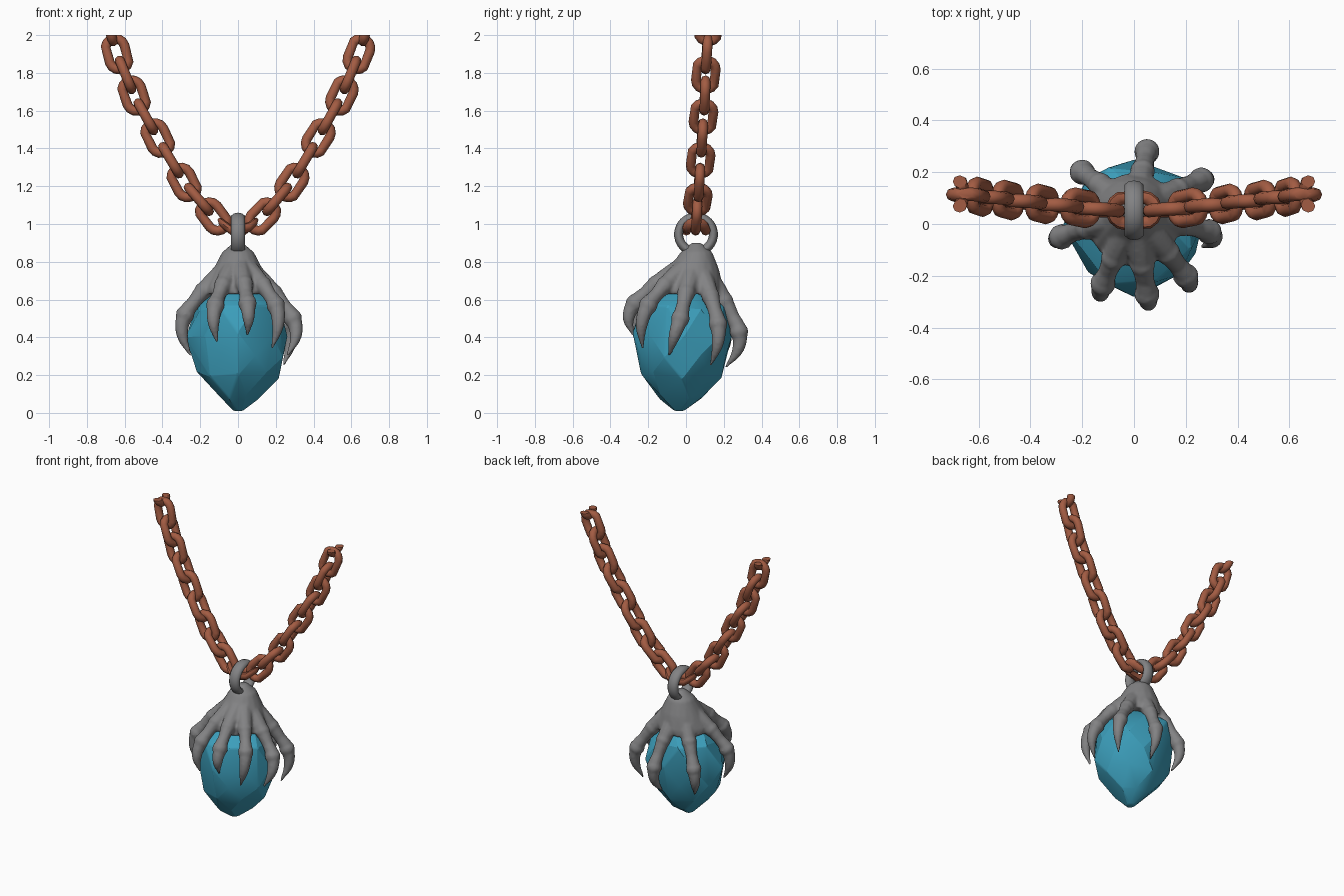
import bpy, bmesh, math, random
from mathutils import Vector, Matrix

random.seed(4)
if "Cube" in bpy.data.objects:
    bpy.data.objects.remove(bpy.data.objects["Cube"])


def material(name, rgb):
    m = bpy.data.materials.new(name)
    m.use_nodes = True
    m.diffuse_color = (*rgb, 1)
    m.node_tree.nodes["Principled BSDF"].inputs["Base Color"].default_value = (*rgb, 1)
    return m


steel = material("grey metal", (0.225, 0.225, 0.23))
copper = material("copper brown", (0.365, 0.107, 0.056))
crystal = material("blue crystal", (0.045, 0.345, 0.50))


def link_object(name, data):
    ob = bpy.data.objects.new(name, data)
    bpy.context.collection.objects.link(ob)
    return ob


def finish(name, bm, mat, angle, modifiers=()):
    """Turn a bmesh into a shaded object, baking any modifiers."""
    bmesh.ops.recalc_face_normals(bm, faces=bm.faces)
    me = bpy.data.meshes.new(name)
    bm.to_mesh(me)
    bm.free()
    ob = link_object(name, me)
    for kind, settings in modifiers:
        mod = ob.modifiers.new(kind.title(), kind)
        for key, value in settings.items():
            setattr(mod, key, value)
    if modifiers:
        dg = bpy.context.evaluated_depsgraph_get()
        baked = bpy.data.meshes.new_from_object(ob.evaluated_get(dg))
        ob.modifiers.clear()
        ob.data = baked
    ob.data.materials.clear()
    ob.data.materials.append(mat)
    bpy.ops.object.select_all(action='DESELECT')
    ob.select_set(True)
    bpy.context.view_layer.objects.active = ob
    bpy.ops.object.shade_smooth_by_angle(angle=math.radians(angle))
    return ob


def hull(bm, rings, sides, jitter=0.0):
    """Convex solid through stacked rings of (z, radius, y offset)."""
    verts = []
    for i, (z, r, y) in enumerate(rings):
        for k in range(sides):
            a = math.tau * (k + 0.5 * (i % 2)) / sides
            rr = r * (1 + random.uniform(-jitter, jitter))
            dz = random.uniform(-jitter, jitter) * 0.4 if 0 < i < len(rings) - 1 else 0
            verts.append(bm.verts.new((rr * math.cos(a), y + rr * math.sin(a), z + dz)))
    bmesh.ops.convex_hull(bm, input=verts)
    loose = [v for v in verts if v.is_valid and not v.link_faces]
    bmesh.ops.delete(bm, geom=loose, context='VERTS')


def loop_tube(bm, straight, bend, r_in, r_up, steps, sides, place):
    """Closed tube around a stadium shape lying in the local xy plane."""
    rings = []
    for k in range(steps):
        a = math.tau * (k + 0.5) / steps
        out = Vector((math.cos(a), math.sin(a), 0))
        mid = out * bend + Vector((math.copysign(straight, out.x), 0, 0))
        ring = []
        for j in range(sides):
            b = math.tau * j / sides
            p = mid + out * r_in * math.cos(b) + Vector((0, 0, r_up * math.sin(b)))
            ring.append(bm.verts.new(place @ p))
        rings.append(ring)
    for k in range(steps):
        p, q = rings[k], rings[(k + 1) % steps]
        for j in range(sides):
            n = (j + 1) % sides
            bm.faces.new((p[j], q[j], q[n], p[n]))
    return [v for ring in rings for v in ring]


# Crystal: chipped egg with broad facets
bm = bmesh.new()
hull(bm, [(0.01, 0.025, -0.035), (0.09, 0.118, -0.03), (0.2, 0.207, -0.02), (0.31, 0.243, -0.015),
          (0.42, 0.264, -0.01), (0.55, 0.235, -0.007), (0.655, 0.12, 0)], 8, 0.06)
bmesh.ops.dissolve_limit(bm, angle_limit=math.radians(9), verts=bm.verts, edges=bm.edges)
finish("crystal", bm, crystal, 20, [("BEVEL", {"width": 0.01, "segments": 2})])

# Claw fingers: outer knuckle and claw tip of each
fingers = [
    ((0.05, 0.28, 0.43), (0.04, 0.21, 0.24)),
    ((0.26, 0.17, 0.47), (0.24, 0.13, 0.25)),
    ((0.29, -0.03, 0.50), (0.26, -0.09, 0.30)),
    ((0.20, -0.20, 0.57), (0.18, -0.23, 0.34)),
    ((0.05, -0.27, 0.58), (0.05, -0.28, 0.41)),
    ((-0.12, -0.23, 0.57), (-0.11, -0.26, 0.37)),
    ((-0.28, -0.05, 0.52), (-0.25, -0.06, 0.30)),
    ((-0.20, 0.20, 0.45), (-0.18, 0.16, 0.25)),
]
curve = bpy.data.curves.new("finger_paths", 'CURVE')
curve.dimensions = '3D'
curve.bevel_depth = 1
curve.bevel_resolution = 3
curve.resolution_u = 6
curve.use_fill_caps = True
root = Vector((0, 0.05, 0.80))
knuckles = []
for outer, tip in fingers:
    outer, tip = Vector(outer), Vector(tip)
    away = Vector((outer.x, outer.y, 0)).normalized()
    inner = root.lerp(outer, 0.6) + away * 0.015 + Vector((0, 0, 0.014))
    middle = inner.lerp(outer, 0.5) + away * 0.004
    claw = outer.lerp(tip, 0.45) + away * 0.03
    knuckles += [(inner, 0.050), (outer, 0.051)]
    path = [(root, 0.07), (inner, 0.045), (middle, 0.037), (outer, 0.045),
            (claw, 0.033), (tip, 0.006)]
    spline = curve.splines.new('BEZIER')
    spline.bezier_points.add(len(path) - 1)
    for point, (co, radius) in zip(spline.bezier_points, path):
        point.co = co
        point.radius = radius
        point.handle_left_type = point.handle_right_type = 'AUTO'
paths = link_object("finger_paths", curve)
bpy.context.view_layer.update()
tubes = bpy.data.meshes.new_from_object(paths.evaluated_get(bpy.context.evaluated_depsgraph_get()))
bpy.data.objects.remove(paths)

# Claw: fingers, knuckles and palm fused into one cast piece
bm = bmesh.new()
bm.from_mesh(tubes)
bpy.data.meshes.remove(tubes)
for co, radius in knuckles:
    bmesh.ops.create_icosphere(bm, subdivisions=2, radius=radius, matrix=Matrix.Translation(co))
hull(bm, [(0.9, 0.025, 0.055), (0.85, 0.085, 0.055), (0.76, 0.13, 0.045),
          (0.67, 0.178, 0.018), (0.63, 0.18, 0.013)], 16)
finish("claw", bm, steel, 50, [
    ("REMESH", {"mode": 'VOXEL', "voxel_size": 0.009}),
    ("SMOOTH", {"factor": 0.5, "iterations": 3})])

# Hanging ring, upright and seen edge-on from the front
bm = bmesh.new()
upright = Matrix.Translation((0, 0.053, 0.945)) @ Matrix.Rotation(math.pi / 2, 4, 'Y')
loop_tube(bm, 0, 0.092, 0.024, 0.038, 28, 10, upright)
finish("hanging_ring", bm, steel, 50)

# Chain: alternating links along two mirrored strands
bm = bmesh.new()


def chain_link(centre, along, flat):
    along = along.normalized()
    side = along.cross(Vector((0, 1, 0))).normalized()
    normal = side if flat else side.cross(along)
    axes = Matrix((along, normal.cross(along), normal)).transposed().to_4x4()
    return loop_tube(bm, 0.033, 0.051, 0.026, 0.026, 14, 8, Matrix.Translation(centre) @ axes)


for v in chain_link(Vector((0, 0.053, 0.94)), Vector((1, 0, 0)), True):
    v.co.z += 0.75 * abs(v.co.x)
wide = [(0.13, 0.055, 1.04), (0.285, 0.07, 1.22), (0.425, 0.085, 1.455),
        (0.55, 0.1, 1.68), (0.64, 0.11, 1.9), (0.735, 0.13, 2.19)]
for sign in (-1, 1):
    strand = [Vector((sign * x, y, z)) for x, y, z in wide]
    for a, b in zip(strand, strand[1:]):
        chain_link(a, b - a, False)
        chain_link((a + b) / 2, b - a, True)

# Trim both strands level at the top
cut = bmesh.ops.bisect_plane(bm, geom=bm.verts[:] + bm.edges[:] + bm.faces[:], plane_co=(0, 0, 2),
                             plane_no=(0, 0, 1), clear_outer=True)
bmesh.ops.edgeloop_fill(bm, edges=[e for e in cut["geom_cut"] if isinstance(e, bmesh.types.BMEdge)])
finish("chain", bm, copper, 50)
